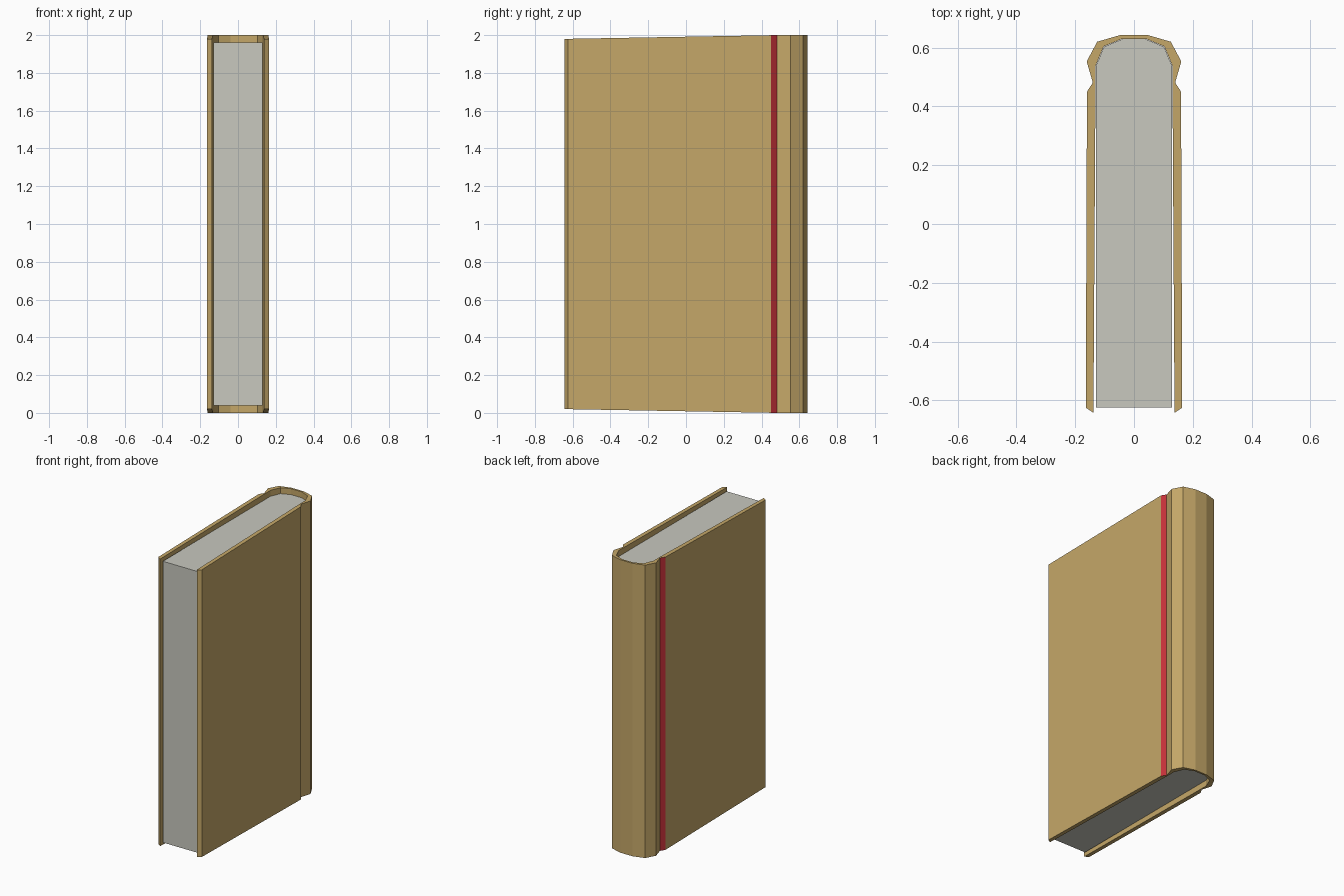
import bpy

if "Cube" in bpy.data.objects:
    bpy.data.objects.remove(bpy.data.objects["Cube"])


def material(name, color):
    m = bpy.data.materials.new(name)
    m.diffuse_color = (*color, 1)
    m.use_nodes = True
    m.node_tree.nodes["Principled BSDF"].inputs["Base Color"].default_value = m.diffuse_color
    return m


def make_object(name, verts, faces, mats):
    mesh = bpy.data.meshes.new(name)
    mesh.from_pydata(verts, [], faces)
    for m in mats:
        mesh.materials.append(m)
    obj = bpy.data.objects.new(name, mesh)
    bpy.context.collection.objects.link(obj)
    return obj


def mirrored(half):
    return half + [(-x, y) for x, y in reversed(half)]


tan = material("tan_cloth", (0.56, 0.39, 0.14))
red = material("red_hinge", (0.55, 0.03, 0.04))
paper = material("paper", (0.58, 0.58, 0.52))

# Cover cross-section: fore edge, hinge groove, rounded spine
outer = mirrored([(0.164, -0.625), (0.16, 0.45), (0.14, 0.481),
                  (0.161, 0.553), (0.125, 0.62), (0.046, 0.643)])
inner = mirrored([(0.138, -0.642), (0.131, 0.45), (0.131, 0.481),
                  (0.131, 0.537), (0.103, 0.604), (0.04, 0.63)])


def inset(y):
    # boards get slightly shorter toward the fore edge
    return 0.02 * max(0, 0.48 - y) / 1.12


n = len(outer)
verts = []
for ring in (outer, inner):
    verts += [(x, y, inset(y)) for x, y in ring]
    verts += [(x, y, 2 - inset(y)) for x, y in ring]
OB, OT, IB, IT = 0, n, 2 * n, 3 * n
faces, slots = [], []
for i in range(n - 1):
    j = i + 1
    faces += [(OB + i, OB + j, OT + j, OT + i),
              (IB + j, IB + i, IT + i, IT + j),
              (OT + i, OT + j, IT + j, IT + i),
              (OB + j, OB + i, IB + i, IB + j)]
    # the hinge strip on each side is red
    slots += [1 if i in (1, n - 3) else 0, 0, 0, 0]
e = n - 1
faces += [(OB, OT, IT, IB), (OB + e, IB + e, IT + e, OT + e)]
slots += [0, 0]
cover = make_object("book_cover", verts, faces, [tan, red])
for poly, s in zip(cover.data.polygons, slots):
    poly.material_index = s

# Page block: fills the inside of the cover
page = mirrored([(0.13, -0.625), (0.13, 0.536), (0.102, 0.603), (0.039, 0.629)])
p = len(page)
pverts = [(x, y, z) for z in (0.04, 1.96) for x, y in page]
pfaces = [(i, (i + 1) % p, p + (i + 1) % p, p + i) for i in range(p)]
pfaces += [tuple(reversed(range(p))), tuple(range(p, 2 * p))]
make_object("pages", pverts, pfaces, [paper])
